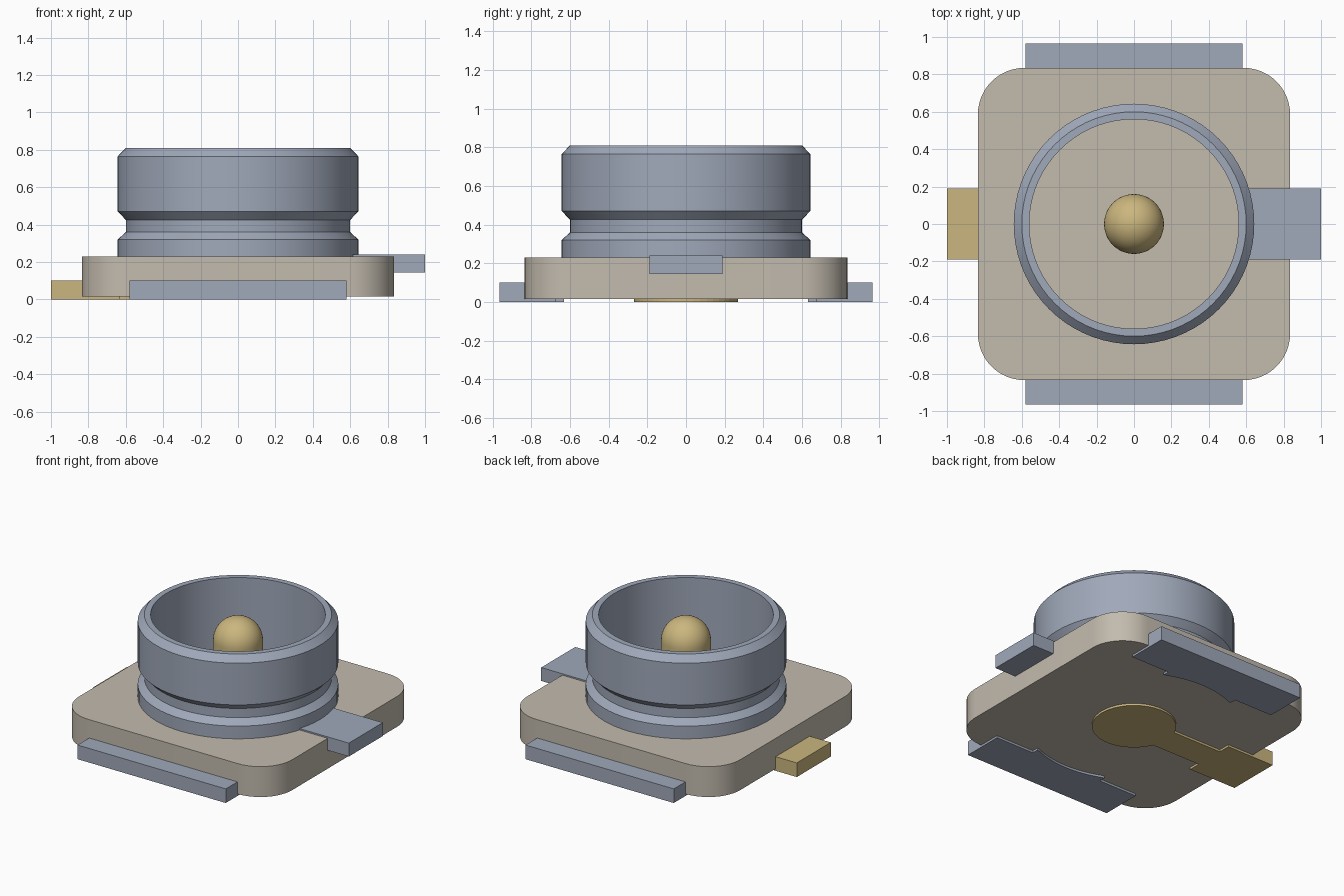
import bpy, bmesh, math

cube = bpy.data.objects.get("Cube")
if cube:
    bpy.data.objects.remove(cube, do_unlink=True)


def material(name, rgb):
    m = bpy.data.materials.new(name)
    m.use_nodes = True
    m.diffuse_color = (*rgb, 1)
    bsdf = next(n for n in m.node_tree.nodes if n.type == 'BSDF_PRINCIPLED')
    bsdf.inputs["Base Color"].default_value = (*rgb, 1)
    return m


STEEL = material("blue grey metal", (0.352, 0.397, 0.491))
PLASTIC = material("beige plastic", (0.546, 0.497, 0.423))
GOLD = material("gold", (0.597, 0.468, 0.209))


def finish(name, bm, mat, smooth):
    bmesh.ops.recalc_face_normals(bm, faces=bm.faces)
    mesh = bpy.data.meshes.new(name)
    bm.to_mesh(mesh)
    bm.free()
    mesh.materials.append(mat)
    ob = bpy.data.objects.new(name, mesh)
    bpy.context.collection.objects.link(ob)
    if smooth:
        bpy.ops.object.select_all(action='DESELECT')
        ob.select_set(True)
        bpy.context.view_layer.objects.active = ob
        bpy.ops.object.shade_smooth_by_angle(angle=math.radians(25))
    return ob


def prism(name, outline, z0, z1, mat, smooth=False):
    """Extrude a flat outline from z0 up to z1."""
    bm = bmesh.new()
    face = bm.faces.new([bm.verts.new((x, y, z0)) for x, y in outline])
    top = bmesh.ops.extrude_face_region(bm, geom=[face])["geom"]
    verts = [g for g in top if isinstance(g, bmesh.types.BMVert)]
    bmesh.ops.translate(bm, verts=verts, vec=(0, 0, z1 - z0))
    return finish(name, bm, mat, smooth)


def lathe(name, profile, mat, closed, steps=72):
    """Spin a (radius, height) profile around z."""
    bm = bmesh.new()
    verts = [bm.verts.new((r, 0, z)) for r, z in profile]
    pairs = list(zip(verts, verts[1:]))
    if closed:
        pairs.append((verts[-1], verts[0]))
    edges = [bm.edges.new(p) for p in pairs]
    bmesh.ops.spin(bm, geom=verts + edges, cent=(0, 0, 0), axis=(0, 0, 1),
                   angle=math.tau, steps=steps, use_duplicate=False)
    bmesh.ops.remove_doubles(bm, verts=bm.verts, dist=1e-4)
    return finish(name, bm, mat, True)


def arc(cx, cy, r, a0, a1, n):
    return [(cx + r * math.cos(a0 + (a1 - a0) * i / n),
             cy + r * math.sin(a0 + (a1 - a0) * i / n)) for i in range(n + 1)]


def rect(x0, x1, y0, y1):
    return [(x0, y0), (x1, y0), (x1, y1), (x0, y1)]


# Insulating base with rounded corners
H, R = 0.835, 0.25
base = []
for i, (sx, sy) in enumerate([(1, 1), (-1, 1), (-1, -1), (1, -1)]):
    a = i * math.pi / 2
    base += arc(sx * (H - R), sy * (H - R), R, a, a + math.pi / 2, 12)
prism("insulating_base", base, 0.015, 0.23, PLASTIC, True)

# Ring shell with snap groove and chamfered rim
lathe("ring_shell", [(0.643, 0.20), (0.643, 0.32), (0.6, 0.36), (0.6, 0.425),
                     (0.643, 0.47), (0.643, 0.765), (0.6, 0.81),
                     (0.56, 0.81), (0.56, 0.20)], STEEL, True)

# Centre contact pin with domed tip
dome = arc(0, 0.63, 0.16, 0, math.pi / 2, 12)[:-1]
lathe("centre_pin", [(0, 0.1), (0.16, 0.1)] + dome + [(0, 0.79)], GOLD, False, 48)

# Side floor plates inside the shell
ao, ai = math.acos(0.22 / 0.545), math.acos(0.22 / 0.36)
plate = arc(0, 0, 0.545, -ao, ao, 28) + arc(0, 0, 0.36, ai, -ai, 20)
for side, s in (("left", 1), ("right", -1)):
    prism(side + "_floor_plate", [(s * x, y) for x, y in plate],
          0.225, 0.236, PLASTIC)

# Front and back ground pads with a curved inner edge
half = math.asin(0.26 / 0.685)
pad = [(-0.58, 0.965), (-0.58, 0.675), (-0.28, 0.675), (-0.28, 0.63)]
pad += arc(0, 0, 0.685, math.pi / 2 + half, math.pi / 2 - half, 16)
pad += [(0.28, 0.63), (0.28, 0.675), (0.58, 0.675), (0.58, 0.965)]
for side, s in (("back", 1), ("front", -1)):
    prism(side + "_ground_pad", [(x, s * y) for x, y in pad], 0.0, 0.1, STEEL)

# Ground tab on the left side
prism("ground_tab", rect(0.59, 1.0, -0.19, 0.19), 0.145, 0.24, STEEL)

# Signal contact: disc under the pin, neck and wide solder tab
a = math.asin(0.105 / 0.27)
contact = arc(0, 0, 0.27, -math.pi + a, math.pi - a, 40)
contact += [(-0.63, 0.105), (-0.63, 0.19), (-1.0, 0.19),
            (-1.0, -0.19), (-0.63, -0.19), (-0.63, -0.105)]
prism("signal_contact", contact, 0.0, 0.1, GOLD)
